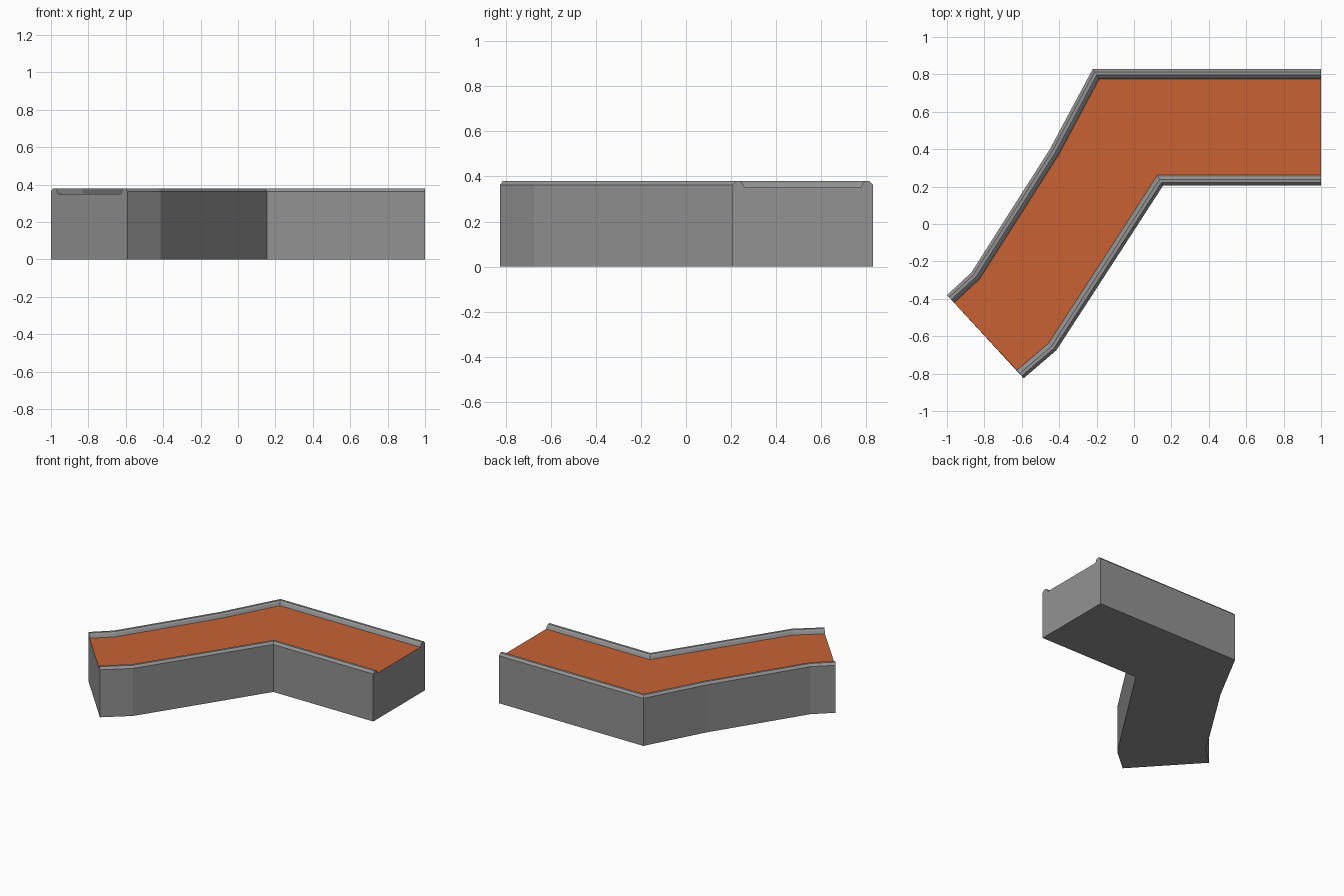
import bpy, bmesh
from mathutils import Vector

if "Cube" in bpy.data.objects:
    bpy.data.objects.remove(bpy.data.objects["Cube"])

def material(name, rgb):
    m = bpy.data.materials.new(name)
    m.diffuse_color = (*rgb, 1)
    m.use_nodes = True
    m.node_tree.nodes["Principled BSDF"].inputs["Base Color"].default_value = m.diffuse_color
    return m

grey = material("concrete grey", (0.29, 0.29, 0.29))
orange = material("road orange", (0.58, 0.122, 0.034))

# Plan outlines of the two sides, matched point for point
outer = [(1, .83), (-.22, .83), (-.45, .40), (-.87, -.26), (-1, -.38)]
inner = [(1, .205), (.155, .205), (-.10, -.19), (-.415, -.675), (-.59, -.825)]
# Kerb profile: (distance in from the side, height)
kerb = [(0, 0), (0, .363), (.016, .38), (.034, .38), (.046, .37), (.056, .35)]

def inward(path, side):
    """Mitred inward vector at each point of a plan path."""
    pts = [Vector(p) for p in path]
    normals = []
    for a, b in zip(pts, pts[1:]):
        d = (b - a).normalized()
        normals.append(Vector((-d.y, d.x)) * side)
    out = []
    for i in range(len(pts)):
        n1, n2 = normals[max(i - 1, 0)], normals[min(i, len(normals) - 1)]
        out.append((n1 + n2) / (1 + n1.dot(n2)))
    return out

def section(bm, point, direction):
    return [bm.verts.new((*(Vector(point) + direction * d), z)) for d, z in kerb]

# Road block: base, kerbs and road deck swept along the bend
bm = bmesh.new()
rings = []
for po, no, pi, ni in zip(outer, inward(outer, 1), inner, inward(inner, -1)):
    rings.append(section(bm, po, no) + section(bm, pi, ni)[::-1])
count = len(rings[0])
for a, b in zip(rings, rings[1:]):
    for k in range(count):
        j = (k + 1) % count
        face = bm.faces.new((a[k], b[k], b[j], a[j]))
        face.material_index = 1 if k == len(kerb) - 1 else 0  # deck strip
bm.faces.new(rings[0])
bm.faces.new(rings[-1][::-1])
bmesh.ops.recalc_face_normals(bm, faces=bm.faces)

mesh = bpy.data.meshes.new("road_block")
bm.to_mesh(mesh)
bm.free()
mesh.materials.append(grey)
mesh.materials.append(orange)
block = bpy.data.objects.new("road_block", mesh)
bpy.context.collection.objects.link(block)
